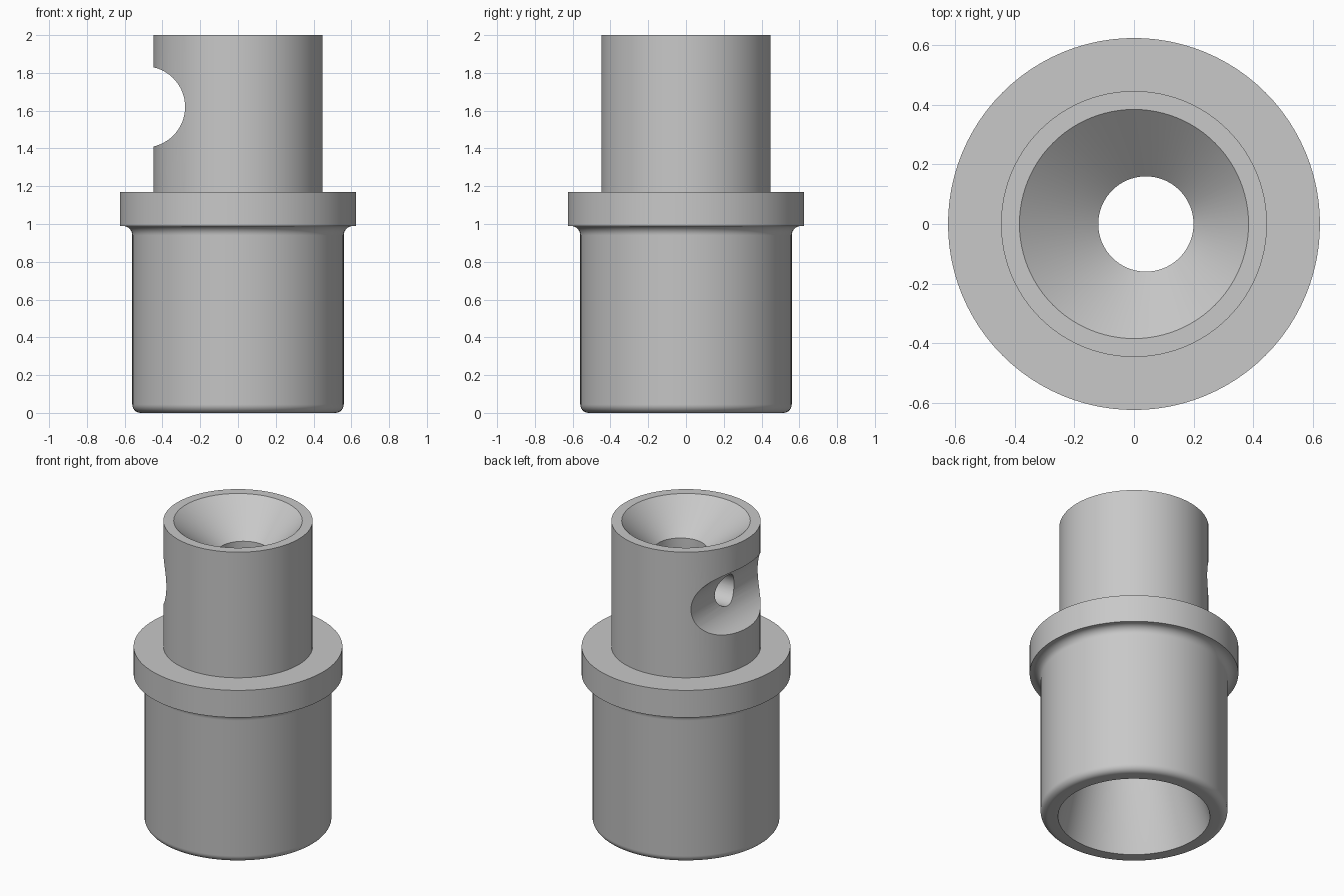
import bpy, bmesh
from math import sin, cos, pi, radians

if "Cube" in bpy.data.objects:
    bpy.data.objects.remove(bpy.data.objects["Cube"])

SEGMENTS = 96

# One grey for the whole part
grey = bpy.data.materials.new("plain grey")
grey.use_nodes = True
colour = (0.58, 0.58, 0.58, 1)
grey.diffuse_color = colour
grey.node_tree.nodes["Principled BSDF"].inputs["Base Color"].default_value = colour


def arc(r, z, radius, start, end, steps=8):
    """Quarter fillet as (radius, height, x shift) rings."""
    angles = [radians(start + (end - start) * i / steps) for i in range(steps + 1)]
    return [(r + radius * cos(a), z + radius * sin(a), 0) for a in angles]


def ring_solid(name, rings):
    """Closed solid from a loop of circles, each with its own x shift."""
    bm = bmesh.new()
    loops = []
    for r, z, shift in rings:
        loops.append([bm.verts.new((shift + r * cos(2 * pi * i / SEGMENTS),
                                    r * sin(2 * pi * i / SEGMENTS), z))
                      for i in range(SEGMENTS)])
    for a, b in zip(loops, loops[1:] + loops[:1]):
        for i in range(SEGMENTS):
            j = (i + 1) % SEGMENTS
            bm.faces.new((a[i], a[j], b[j], b[i]))
    bmesh.ops.recalc_face_normals(bm, faces=bm.faces)
    mesh = bpy.data.meshes.new(name)
    bm.to_mesh(mesh)
    bm.free()
    obj = bpy.data.objects.new(name, mesh)
    bpy.context.collection.objects.link(obj)
    return obj


def cut_cylinder(target, radius, depth, location, rotation):
    """Subtract a round cutter from the target."""
    bpy.ops.mesh.primitive_cylinder_add(vertices=64, radius=radius, depth=depth,
                                        location=location, rotation=rotation)
    cutter = bpy.context.object
    cutter.name = "cutter"
    cutter.hide_render = True
    mod = target.modifiers.new("cut", "BOOLEAN")
    mod.operation = "DIFFERENCE"
    mod.solver = "EXACT"
    mod.object = cutter
    bpy.ops.object.select_all(action="DESELECT")
    target.select_set(True)
    bpy.context.view_layer.objects.active = target
    bpy.ops.object.modifier_apply(modifier=mod.name)
    bpy.data.objects.remove(cutter)


# Outer wall, collar and upper tube, then the funnel, bore and flared socket
outside = (arc(0.515, 0.045, 0.045, -90, 0)
           + arc(0.61, 0.94, 0.05, 180, 90)
           + [(0.625, 0.99, 0), (0.625, 1.17, 0), (0.447, 1.17, 0), (0.447, 2, 0)])
inside = [(0.385, 2, 0), (0.16, 1.8, 0.04), (0.16, 1.2, 0.04), (0.455, 0, 0)]
adapter = ring_solid("stepped_tube_adapter", outside + inside)
adapter.data.materials.append(grey)

# Side groove, and the vent from the groove into the bore
cut_cylinder(adapter, 0.215, 2, (-0.495, 0, 1.62), (pi / 2, 0, 0))
cut_cylinder(adapter, 0.1, 0.5, (-0.25, 0, 1.62), (0, pi / 2, 0))

bpy.ops.object.shade_smooth_by_angle(angle=radians(30))
